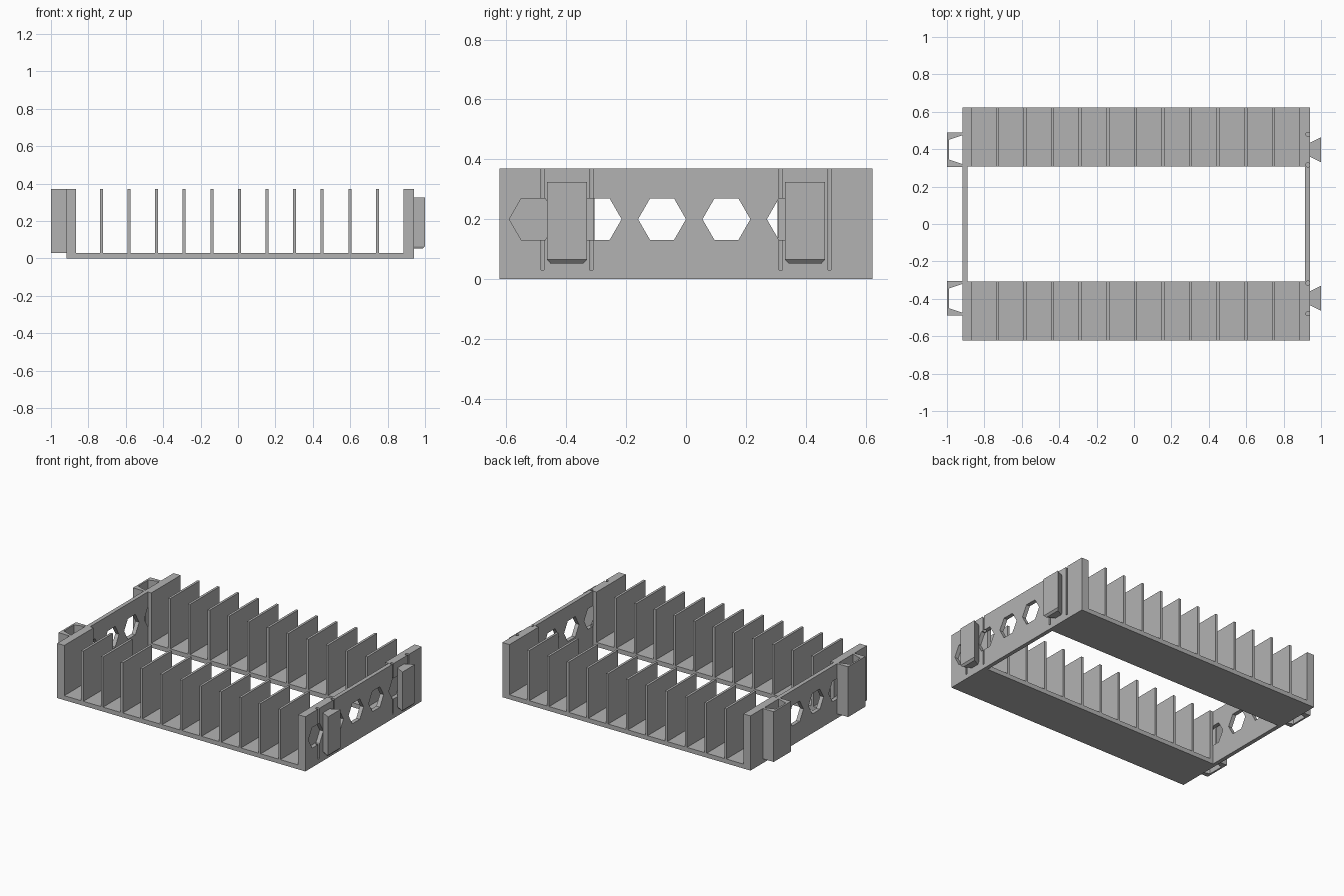
import bpy, math

if "Cube" in bpy.data.objects:
    bpy.data.objects.remove(bpy.data.objects["Cube"])

# One plain grey plastic
grey = bpy.data.materials.new("grey plastic")
grey.diffuse_color = (0.45, 0.45, 0.45, 1)
grey.use_nodes = True
grey.node_tree.nodes["Principled BSDF"].inputs["Base Color"].default_value = grey.diffuse_color


def mesh_object(name, verts, faces):
    me = bpy.data.meshes.new(name)
    me.from_pydata(verts, [], faces)
    me.materials.append(grey)
    ob = bpy.data.objects.new(name, me)
    bpy.context.collection.objects.link(ob)
    return ob


def loft(name, low, high):
    """Solid between two matching rings of points (counter-clockwise from above)."""
    n = len(low)
    sides = [(i, (i + 1) % n, n + (i + 1) % n, n + i) for i in range(n)]
    return mesh_object(name, low + high,
                       [tuple(reversed(range(n)))] + sides + [tuple(range(n, 2 * n))])


def prism(name, outline, z0, z1):
    return loft(name, [(x, y, z0) for x, y in outline], [(x, y, z1) for x, y in outline])


def box(name, x0, x1, y0, y1, z0, z1):
    return prism(name, [(x0, y0), (x1, y0), (x1, y1), (x0, y1)], z0, z1)


def cut(target, cutters):
    for c in cutters:
        c.hide_render = True
        m = target.modifiers.new("cut", 'BOOLEAN')
        m.operation, m.object, m.solver = 'DIFFERENCE', c, 'EXACT'
    bpy.context.view_layer.objects.active = target
    for m in list(target.modifiers):
        bpy.ops.object.modifier_apply(modifier=m.name)
    for c in cutters:
        bpy.data.objects.remove(c)


def hex_cutter(x, y, z, r):
    """Hexagonal bar along x, with points towards +y and -y."""
    ring = [(y + r * math.cos(k * math.pi / 3), z + r * math.sin(k * math.pi / 3))
            for k in range(6)]
    return loft("hole_cutter", [(x - 0.05, a, b) for a, b in ring],
                [(x + 0.05, a, b) for a, b in ring])


TOP, HALF_Y = 0.37, 0.622
INNER_Y, MID_Y = 0.308, 0.3975
LEFT, RIGHT, THIN = -0.918, 0.94, 0.027
HOLES = [-0.51, -0.295, -0.08, 0.135, 0.35]

# End walls with hexagonal holes
left_wall = box("left_wall", LEFT, LEFT + THIN, -HALF_Y, HALF_Y, 0, TOP)
cut(left_wall, [hex_cutter(LEFT + THIN / 2, y, 0.2, 0.08) for y in HOLES])
right_wall = box("right_wall", RIGHT - THIN, RIGHT, -HALF_Y, HALF_Y, 0, TOP)
cutters = [hex_cutter(RIGHT - THIN / 2, y, 0.2, 0.08) for y in HOLES]

# Round relief slots beside each right-hand connector
for s in (-1, 1):
    for d in (-0.0815, 0.0815):
        ring = [(0.93 + 0.0115 * math.cos(k * math.pi / 6),
                 s * MID_Y + d + 0.0115 * math.sin(k * math.pi / 6)) for k in range(12)]
        cutters.append(prism("slot_cutter", ring, 0.03, 0.45))
cut(right_wall, cutters)

for s, side in ((-1, "front"), (1, "back")):
    y0, y1 = sorted((s * INNER_Y, s * HALF_Y))
    # Floor strip and solid end pads that back the walls
    box(side + "_floor", LEFT + THIN, RIGHT - THIN, y0, y1, 0, 0.03)
    box(side + "_left_pad", LEFT + THIN, -0.865, y0, y1, 0.03, TOP)
    box(side + "_right_pad", 0.886, RIGHT - THIN, y0, y1, 0.03, TOP)
    # Row of thin dividers
    for i in range(11):
        x = -0.73 + i * 0.1475
        box(f"{side}_divider_{i + 1}", x - 0.008, x + 0.008, y0, y1, 0.03, TOP)

    c = s * MID_Y
    # Dovetail connector, wide at the tip, with a chamfered lower end
    wide = [(RIGHT, c - 0.037), (1.0, c - 0.067), (1.0, c + 0.067), (RIGHT, c + 0.037)]
    slim = [(RIGHT, c - 0.028), (0.988, c - 0.055), (0.988, c + 0.055), (RIGHT, c + 0.028)]
    tail = loft(side + "_connector", [(x, y, 0.065) for x, y in wide],
                [(x, y, 0.325) for x, y in wide])
    loft(side + "_connector_tip", [(x, y, 0.052) for x, y in slim],
         [(x, y, 0.065) for x, y in wide])
    # Matching socket, open at top and bottom
    prism(side + "_socket",
          [(LEFT, c + 0.0925), (-1.0, c + 0.0925), (-1.0, c - 0.0925), (LEFT, c - 0.0925),
           (LEFT, c - 0.077), (-0.988, c - 0.053), (-0.988, c + 0.053), (LEFT, c + 0.077)],
          0.03, TOP)
